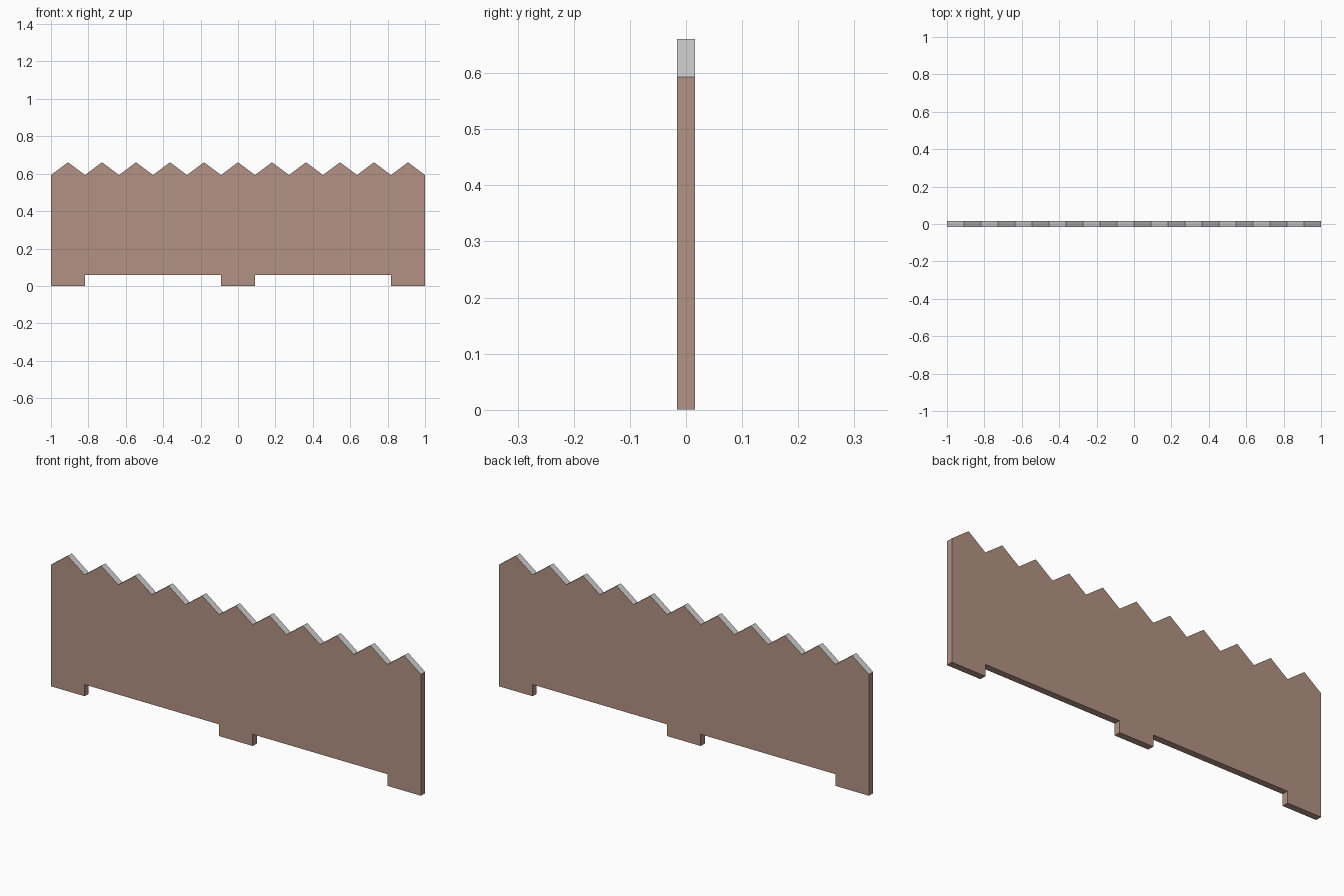
import bpy, bmesh

if "Cube" in bpy.data.objects:
    bpy.data.objects.remove(bpy.data.objects["Cube"])

PICKETS = 11
W = 2.0 / PICKETS
HALF_T = 0.016
VALLEY, PEAK, RAIL = 0.593, 0.661, 0.057
FEET = (0, 5, 10)

# Outline: stepped bottom edge with three feet, then the zigzag top
outline = []
for i in range(PICKETS):
    x = -1 + i * W
    if i in FEET:
        if i > 0:
            outline.append((x, RAIL))
        outline += [(x, 0), (x + W, 0)]
        if i < PICKETS - 1:
            outline.append((x + W, RAIL))
for i in range(2 * PICKETS + 1):
    outline.append((1 - i * W / 2, PEAK if i % 2 else VALLEY))

# Extrude the outline through the panel thickness
bm = bmesh.new()
front = bm.faces.new([bm.verts.new((x, -HALF_T, z)) for x, z in outline])
ext = bmesh.ops.extrude_face_region(bm, geom=[front], use_keep_orig=True)
verts = [v for v in ext["geom"] if isinstance(v, bmesh.types.BMVert)]
bmesh.ops.translate(bm, verts=verts, vec=(0, 2 * HALF_T, 0))
bmesh.ops.recalc_face_normals(bm, faces=bm.faces)

# Brown wood everywhere except the grey sloped picket tips
for f in bm.faces:
    f.material_index = 1 if f.normal.z > 0.5 and f.calc_center_median().z > 0.5 else 0

mesh = bpy.data.meshes.new("fence_panel")
bm.to_mesh(mesh)
bm.free()
wood = bpy.data.materials.new("brown_wood")
wood.diffuse_color = (0.45, 0.29, 0.23, 1)
wood.use_nodes = True
wood.node_tree.nodes["Principled BSDF"].inputs["Base Color"].default_value = wood.diffuse_color
mesh.materials.append(wood)
mesh.materials.append(None)
fence = bpy.data.objects.new("fence_panel", mesh)
bpy.context.collection.objects.link(fence)
